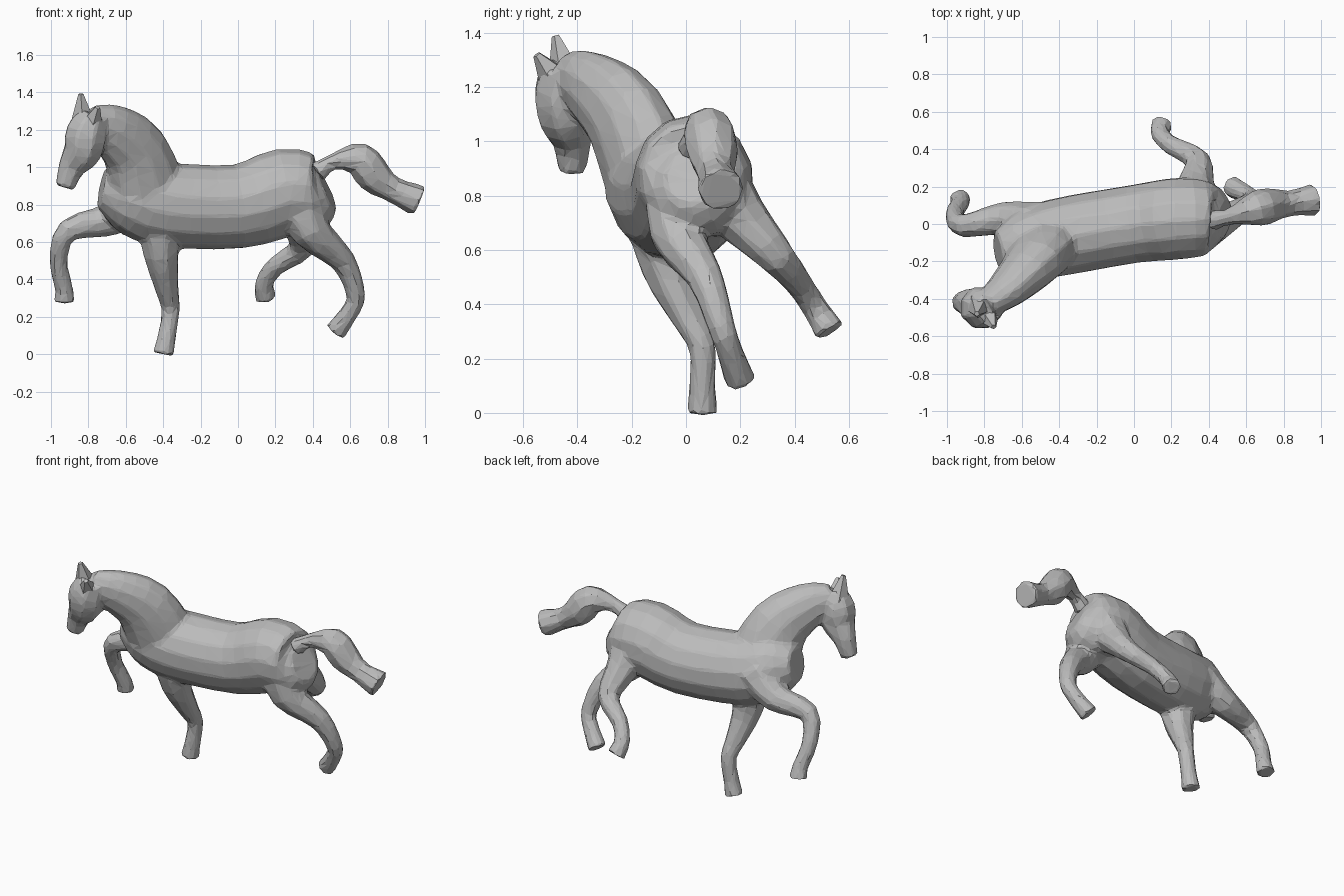
import bpy, bmesh
from math import cos, sin, tau
from mathutils import Vector

default_cube = bpy.data.objects.get("Cube")
if default_cube:
    bpy.data.objects.remove(default_cube, do_unlink=True)

# One plain coat colour
coat = bpy.data.materials.new("grey_coat")
coat.use_nodes = True
coat.diffuse_color = (.5, .5, .5, 1)
coat.node_tree.nodes["Principled BSDF"].inputs["Base Color"].default_value = coat.diffuse_color


def flow(points, steps=3):
    """Refine a coarse path with a smooth curve through every point."""
    points = [Vector(point) for point in points]
    padded = [points[0], *points, points[-1]]
    refined = []
    for before, start, end, after in zip(padded, padded[1:], padded[2:], padded[3:]):
        leaving = (end - before) / 2
        arriving = (after - start) / 2
        for step in range(steps):
            t = step / steps
            blend = t * t * (3 - 2 * t)
            refined.append(start.lerp(end, blend)
                           + leaving * t * (1 - t) ** 2
                           - arriving * t * t * (1 - t))
    return refined + [points[-1]]


def add_tube(bm, stations, reference, depth_ratio=1, sides=8):
    """Skin elliptical rings around stations of x, y, z and half width."""
    rings = []
    for index, station in enumerate(stations):
        before = stations[max(index - 1, 0)]
        after = stations[min(index + 1, len(stations) - 1)]
        tangent = (after - before).to_3d().normalized()
        across = tangent.cross(Vector(reference)).normalized()
        depth = across.cross(tangent) * depth_ratio
        ring = []
        for side in range(sides):
            angle = tau * side / sides
            offset = (across * cos(angle) + depth * sin(angle)) * station.w
            ring.append(bm.verts.new(station.to_3d() + offset))
        rings.append(ring)
    for lower, upper in zip(rings, rings[1:]):
        for side in range(sides):
            bm.faces.new((lower[side - 1], lower[side], upper[side], upper[side - 1]))
    bm.faces.new(rings[0])
    bm.faces.new(rings[-1])


def limb(points, root, slim=.042, hoof=.02):
    """Give a leg path a heavy root, a slim shin and a slightly flared hoof."""
    centres = flow(points)
    stations = []
    for index, centre in enumerate(centres):
        along = index / (len(centres) - 1)
        radius = slim + (root - slim) * (1 - along) ** 3 + hoof * along ** 4
        stations.append(Vector((*centre, radius)))
    return stations


def finish(bm, name):
    """Turn a bmesh into a flat shaded object with the coat colour."""
    bmesh.ops.recalc_face_normals(bm, faces=bm.faces)
    mesh = bpy.data.meshes.new(name)
    bm.to_mesh(mesh)
    bm.free()
    mesh.materials.append(coat)
    part = bpy.data.objects.new(name, mesh)
    bpy.context.collection.objects.link(part)
    return part


def add_facets(part):
    """Fuse overlapping tubes, then reduce them to irregular flat facets."""
    fuse = part.modifiers.new("fuse", 'REMESH')
    fuse.mode = 'VOXEL'
    fuse.voxel_size = .014
    soften = part.modifiers.new("soften", 'SMOOTH')
    soften.iterations = 5
    facets = part.modifiers.new("facets", 'DECIMATE')
    facets.ratio = .06


leaning_up = (0, -.25, 1)
body_mesh = bmesh.new()

# Barrel of the body, from rump to chest
torso = flow([
    (.48, .02, .87, .1),
    (.41, .03, .85, .19),
    (.25, .03, .865, .22),
    (0, 0, .79, .21),
    (-.4, -.07, .8, .21),
    (-.6, -.12, .86, .185),
    (-.73, -.14, .89, .1),
])
add_tube(body_mesh, torso, leaning_up, depth_ratio=1.08, sides=14)

# Arched neck, turned to one side
neck = flow([
    (-.48, -.12, .85, .165),
    (-.55, -.22, 1.08, .14),
    (-.68, -.35, 1.2, .105),
    (-.79, -.43, 1.24, .07),
])
add_tube(body_mesh, neck, leaning_up, depth_ratio=1.35, sides=12)

# Head, from poll down to muzzle
head = flow([
    (-.77, -.45, 1.28, .08),
    (-.81, -.45, 1.19, .115),
    (-.83, -.44, 1.09, .11),
    (-.89, -.42, 1, .075),
    (-.925, -.42, .89, .055),
])
add_tube(body_mesh, head, (-1, -.4, 0))

# Legs, from shoulder or thigh down to hoof
raised_foreleg = limb([
    (-.54, -.01, .82),
    (-.69, .03, .72),
    (-.91, -.01, .66),
    (-.96, .05, .5),
    (-.93, .11, .35),
    (-.93, .13, .28),
], root=.14)
standing_foreleg = limb([
    (-.42, -.1, .75),
    (-.41, -.07, .53),
    (-.38, .01, .35),
    (-.36, .06, .24),
    (-.38, .06, .1),
    (-.4, .06, 0),
], root=.15)
trailing_hindleg = limb([
    (.33, 0, .82),
    (.39, -.03, .66),
    (.56, .07, .5),
    (.63, .13, .32),
    (.6, .16, .23),
    (.52, .2, .12),
], root=.17)
swinging_hindleg = limb([
    (.33, .09, .84),
    (.33, .2, .72),
    (.34, .34, .57),
    (.2, .42, .47),
    (.14, .48, .38),
    (.15, .53, .3),
], root=.17)
for leg in (raised_foreleg, standing_foreleg, trailing_hindleg, swinging_hindleg):
    add_tube(body_mesh, leg, (1, .3, .1))
add_facets(finish(body_mesh, "body_and_legs"))

# Tail, lifted at the root and flicked out at the tip
tail = flow([
    (.42, .02, .97, .06),
    (.51, .04, 1.03, .045),
    (.65, .08, 1.04, .095),
    (.73, .1, .95, .095),
    (.83, .11, .88, .07),
    (.965, .13, .82, .09),
])
tail_mesh = bmesh.new()
add_tube(tail_mesh, tail, (0, 0, 1))
add_facets(finish(tail_mesh, "tail"))

# Ears as short pointed tubes
ears = {
    "near_ear": ((-.78, -.49, 1.24, .06), (-.75, -.55, 1.32, .015)),
    "far_ear": ((-.83, -.44, 1.24, .07), (-.84, -.48, 1.39, .015)),
}
for name, (root, tip) in ears.items():
    ear_mesh = bmesh.new()
    add_tube(ear_mesh, [Vector(root), Vector(tip)], (-1, 0, 0), sides=5)
    finish(ear_mesh, name)
